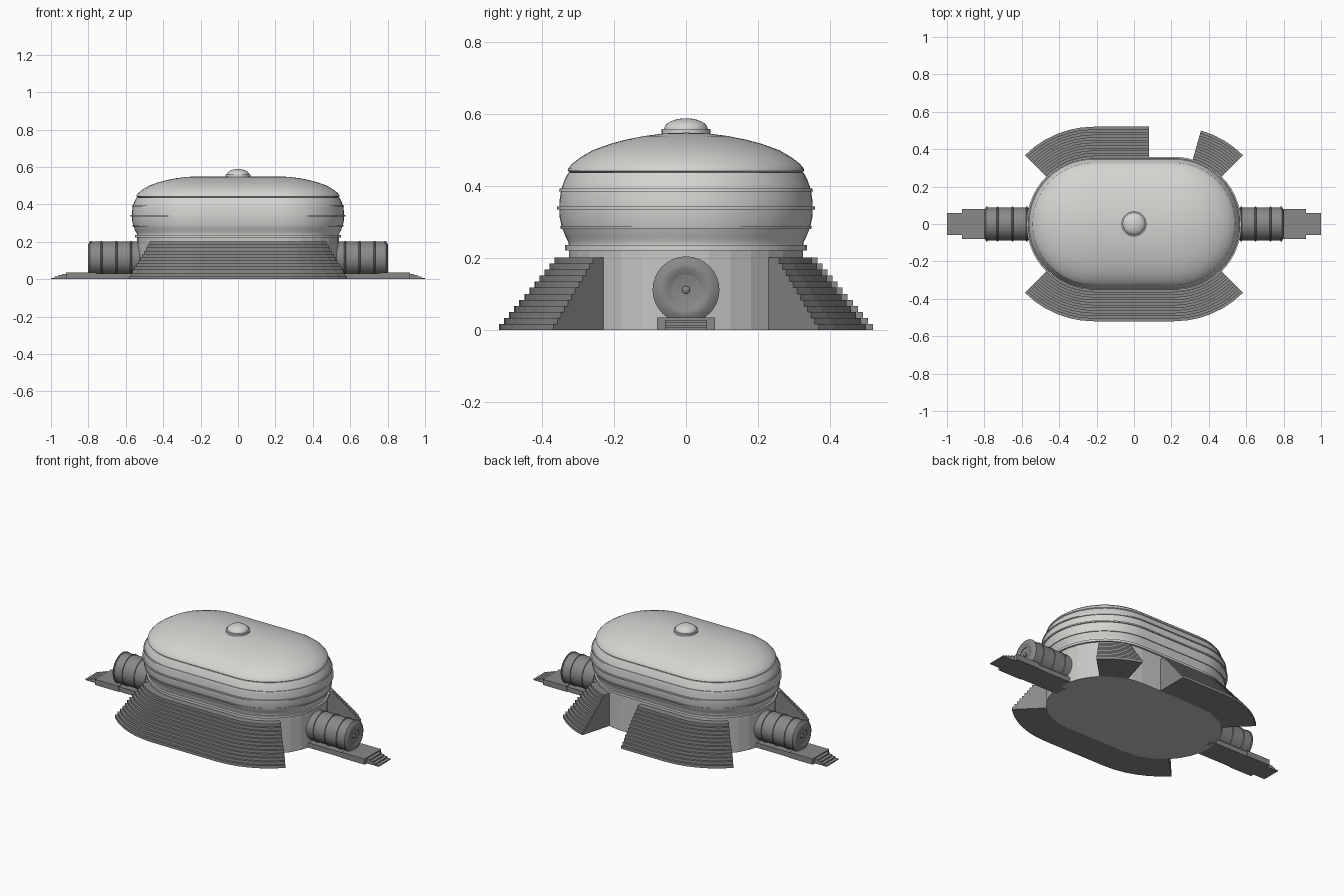
import bpy, bmesh, math
from mathutils import Matrix

if "Cube" in bpy.data.objects:
    bpy.data.objects.remove(bpy.data.objects["Cube"])


def material(name, v):
    m = bpy.data.materials.new(name)
    m.diffuse_color = (v, v, v * 0.97, 1)
    m.use_nodes = True
    m.node_tree.nodes["Principled BSDF"].inputs["Base Color"].default_value = m.diffuse_color
    return m


PALE = material("pale_shell", 0.66)
WALL = material("wall_grey", 0.57)
GREY = material("dark_grey", 0.25)
HALF = 0.215  # half length of the straight part of the plan


def finish(name, bm, mat, smooth=None):
    bmesh.ops.remove_doubles(bm, verts=bm.verts, dist=1e-5)
    bmesh.ops.recalc_face_normals(bm, faces=bm.faces)
    me = bpy.data.meshes.new(name)
    bm.to_mesh(me)
    bm.free()
    me.materials.append(mat)
    if smooth:
        for p in me.polygons:
            p.use_smooth = True
        me.set_sharp_from_angle(angle=math.radians(smooth))
    ob = bpy.data.objects.new(name, me)
    bpy.context.collection.objects.link(ob)
    return ob


def arc(cx, a0, a1, n):
    """Path stations: (centre x, outward angle)."""
    return [(cx, math.radians(a0 + (a1 - a0) * i / n)) for i in range(n + 1)]


def sweep(name, profile, path, mat, smooth=None, ring=True, matrix=None):
    """Sweep an (offset, height) profile along path stations."""
    bm = bmesh.new()
    rows = [[bm.verts.new((cx + r * math.cos(a), r * math.sin(a), z))
             for r, z in profile] for cx, a in path]
    m = len(profile)
    for i in range(len(rows) if ring else len(rows) - 1):
        A, B = rows[i], rows[(i + 1) % len(rows)]
        for j in range(m - 1 if ring else m):
            k = (j + 1) % m
            bm.faces.new((A[j], B[j], B[k], A[k]))
    if not ring:
        bm.faces.new(rows[0])
        bm.faces.new(rows[-1])
    if matrix:
        bm.transform(matrix)
    return finish(name, bm, mat, smooth)


def box(name, x0, x1, half_y, z1, mat):
    bm = bmesh.new()
    bmesh.ops.create_cube(bm, size=1)
    for v in bm.verts:
        v.co = (x1 if v.co.x > 0 else x0, v.co.y * 2 * half_y, z1 if v.co.z > 0 else 0)
    return finish(name, bm, mat)


def stadium(n):
    return arc(HALF, -90, 90, n) + arc(-HALF, 90, 270, n)


def circle(n):
    return arc(0, 0, 360, n)[:-1]


# Base wall with flat facets
sweep("base_wall", [(0, 0), (0.325, 0), (0.325, 0.23), (0, 0.23)], stadium(16), WALL)

# Lower rim, bulging drum with raised bands, and domed roof
drum = [(0.32, 0.222), (0.336, 0.222), (0.336, 0.236), (0.326, 0.236), (0.326, 0.243),
        (0.334, 0.258), (0.343, 0.281), (0.348, 0.281), (0.35, 0.289), (0.346, 0.289),
        (0.351, 0.312), (0.352, 0.335), (0.359, 0.335), (0.359, 0.343), (0.352, 0.343),
        (0.351, 0.365), (0.348, 0.386), (0.353, 0.386), (0.351, 0.394), (0.346, 0.394),
        (0.338, 0.417), (0.327, 0.438), (0.322, 0.438)]
sweep("drum", drum, stadium(28), PALE, 35)
roof = [(0.322, 0.438), (0.329, 0.443), (0.327, 0.45), (0.317, 0.462), (0.294, 0.48),
        (0.26, 0.5), (0.21, 0.518), (0.165, 0.53), (0.12, 0.539), (0.06, 0.547), (0, 0.549)]
sweep("roof", roof, stadium(28), PALE, 45)

# Roof cap
sweep("cap_ring", [(0, 0.54), (0.068, 0.54), (0.068, 0.559), (0, 0.559)], circle(32), PALE, 35)
dome = [(0.061 * math.cos(t * math.pi / 16), 0.558 + 0.031 * math.sin(t * math.pi / 16))
        for t in range(9)]
sweep("cap_dome", dome, circle(32), PALE, 60)

# Stepped embankments
STEPS = 12
stairs = [(0.32, 0)]
for i in range(STEPS):
    r = 0.52 - i * 0.155 / (STEPS - 1)
    stairs += [(r, i * 0.202 / STEPS), (r, (i + 1) * 0.202 / STEPS)]
stairs.append((0.32, 0.202))
front = arc(-HALF, 225, 270, 6) + arc(HALF, 270, 315, 6)
back_long = [(0.08, math.pi / 2)] + arc(-HALF, 90, 135, 6)
back_short = arc(HALF, 45, 74, 4)
for name, path in (("front_steps", front), ("back_long_steps", back_long),
                   ("back_short_steps", back_short)):
    sweep(name, stairs, path, GREY, ring=False)

# Entrance tunnels, landings and small steps at both ends
tube = [(0, 0.5), (0.089, 0.5), (0.089, 0.568), (0.093, 0.57), (0.093, 0.576), (0.089, 0.578),
        (0.089, 0.645), (0.093, 0.647), (0.093, 0.653), (0.089, 0.655),
        (0.089, 0.725), (0.093, 0.727), (0.093, 0.733), (0.089, 0.735),
        (0.089, 0.782), (0.093, 0.784), (0.093, 0.79), (0.086, 0.794), (0.072, 0.803),
        (0.06, 0.803), (0.043, 0.795), (0.043, 0.792), (0.022, 0.788), (0, 0.787)]
knob = [(0, 0.78), (0.011, 0.78), (0.011, 0.797), (0.006, 0.801), (0, 0.802)]
for side, s in (("right", 1), ("left", -1)):
    turn = Matrix(((0, 0, s, 0), (0, 1, 0, 0), (1, 0, 0, 0.112), (0, 0, 0, 1)))
    sweep(side + "_tunnel", tube, circle(32), GREY, 35, matrix=turn)
    sweep(side + "_door_knob", knob, circle(12), GREY, 35, matrix=turn)
    for part, x0, x1, hy, z in (("tunnel_support", 0.5, 0.76, 0.075, 0.03),
                                ("landing", 0.76, 0.92, 0.08, 0.035)):
        box(side + "_" + part, *sorted((s * x0, s * x1)), hy, z, GREY)
    for i in range(4):
        x0, x1 = 0.92 + i * 0.02, 0.94 + i * 0.02
        box(f"{side}_step_{i + 1}", *sorted((s * x0, s * x1)), 0.058, 0.028 - i * 0.007, GREY)
